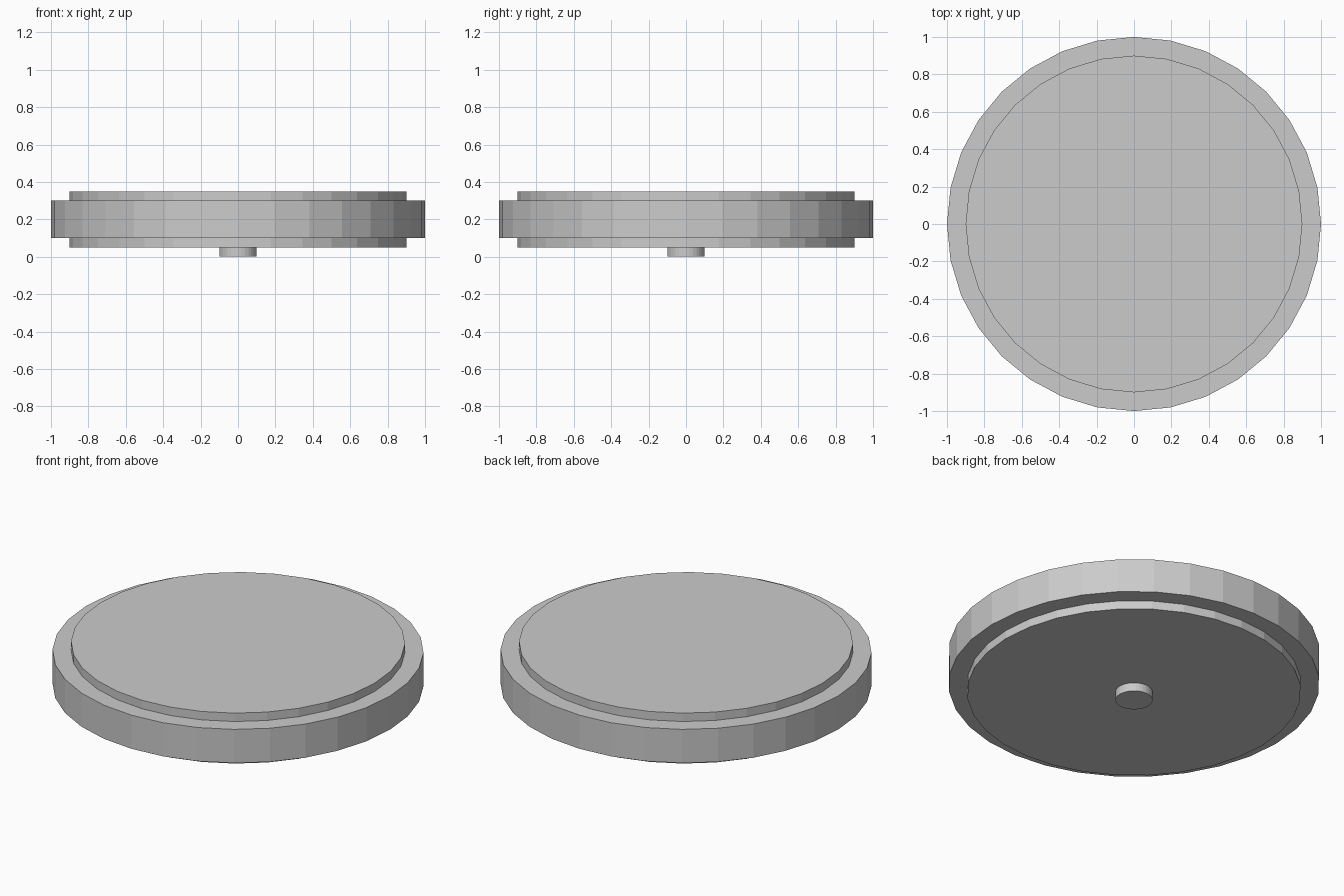
import bpy

if "Cube" in bpy.data.objects:
    bpy.data.objects.remove(bpy.data.objects["Cube"])


def disc(name, radius, z0, z1, sides=32):
    """Flat-faced cylinder standing between two heights."""
    bpy.ops.mesh.primitive_cylinder_add(
        vertices=sides, radius=radius, depth=z1 - z0, location=(0, 0, (z0 + z1) / 2))
    bpy.context.object.name = name


# Wide outer body
disc("outer_rim", 1.0, 0.10, 0.30)
# Slightly narrower plates raised from the top and bottom
disc("top_plate", 0.9, 0.30, 0.35)
disc("bottom_plate", 0.9, 0.05, 0.10)
# Small central peg underneath
disc("centre_peg", 0.1, 0.0, 0.05)
